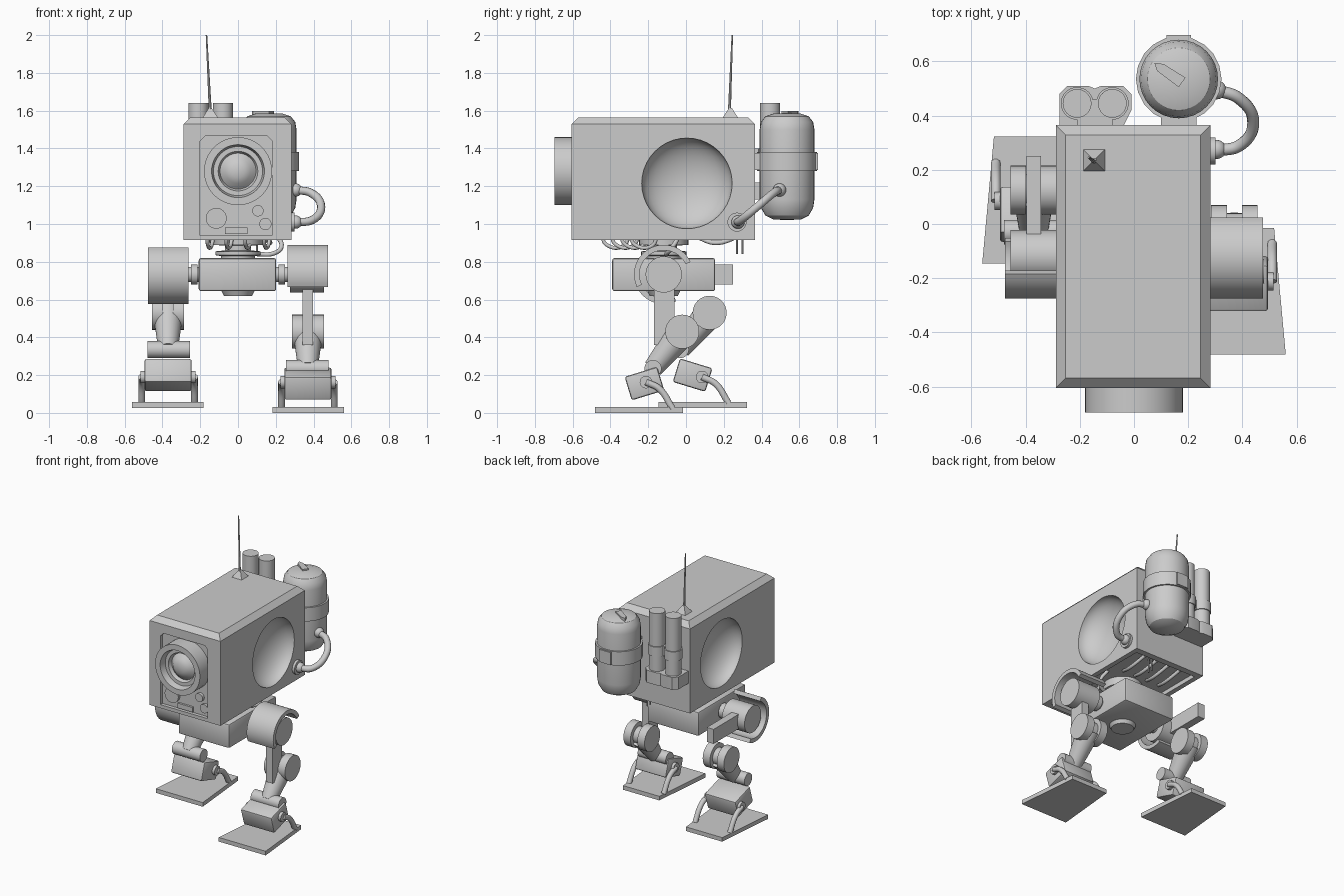
import bpy, bmesh, math
from mathutils import Vector, Matrix

if "Cube" in bpy.data.objects:
    bpy.data.objects.remove(bpy.data.objects["Cube"])

GREY = (0.6, 0.6, 0.6, 1)
mat = bpy.data.materials.new("plain grey")
mat.use_nodes = True
mat.diffuse_color = GREY
mat.node_tree.nodes["Principled BSDF"].inputs["Base Color"].default_value = GREY
made = []


def finish(name, bm):
    bmesh.ops.recalc_face_normals(bm, faces=bm.faces)
    me = bpy.data.meshes.new(name)
    bm.to_mesh(me)
    bm.free()
    me.materials.append(mat)
    ob = bpy.data.objects.new(name, me)
    bpy.context.collection.objects.link(ob)
    made.append(ob)
    return ob


def box(name, center, size, tilt=0, bevel=0):
    bm = bmesh.new()
    bmesh.ops.create_cube(bm, size=1)
    bmesh.ops.scale(bm, vec=size, verts=bm.verts)
    if bevel:
        bmesh.ops.bevel(bm, geom=bm.edges[:], offset=bevel, segments=2, profile=0.5, affect='EDGES')
    bm.transform(Matrix.Translation(center) @ Matrix.Rotation(math.radians(tilt), 4, 'X'))
    return finish(name, bm)


def rod(name, a, b, r1, r2=None, sides=32):
    a, b = Vector(a), Vector(b)
    bm = bmesh.new()
    bmesh.ops.create_cone(bm, cap_ends=True, segments=sides, radius1=r1,
                          radius2=r1 if r2 is None else r2, depth=(b - a).length)
    turn = (b - a).to_track_quat('Z', 'Y').to_matrix().to_4x4()
    bm.transform(Matrix.Translation((a + b) / 2) @ turn)
    return finish(name, bm)


def ball(name, center, scale):
    bm = bmesh.new()
    bmesh.ops.create_uvsphere(bm, u_segments=32, v_segments=20, radius=1)
    bm.transform(Matrix.Translation(center) @ Matrix.Diagonal((*scale, 1)))
    return finish(name, bm)


def prism(name, points, push):
    bm = bmesh.new()
    face = bm.faces.new([bm.verts.new(p) for p in points])
    out = bmesh.ops.extrude_face_region(bm, geom=[face], use_keep_orig=True)
    bmesh.ops.translate(bm, vec=push, verts=[v for v in out["geom"] if isinstance(v, bmesh.types.BMVert)])
    return finish(name, bm)


def lathe(name, profile, origin, axis=(0, 0, 1), sides=32):
    bm = bmesh.new()
    vs = [bm.verts.new((r, 0, h)) for r, h in profile]
    es = [bm.edges.new(pair) for pair in zip(vs, vs[1:])]
    bmesh.ops.spin(bm, geom=vs + es, cent=(0, 0, 0), axis=(0, 0, 1), angle=math.tau, steps=sides)
    bmesh.ops.remove_doubles(bm, verts=bm.verts, dist=0.0005)
    bm.transform(Matrix.Translation(origin) @ Vector(axis).to_track_quat('Z', 'Y').to_matrix().to_4x4())
    return finish(name, bm)


def tube(name, points, radius):
    cu = bpy.data.curves.new(name, 'CURVE')
    cu.dimensions = '3D'
    cu.bevel_depth, cu.bevel_resolution, cu.use_fill_caps = radius, 3, True
    sp = cu.splines.new('BEZIER')
    sp.bezier_points.add(len(points) - 1)
    for bp, p in zip(sp.bezier_points, points):
        bp.co = p
        bp.handle_left_type = bp.handle_right_type = 'AUTO'
    cu.materials.append(mat)
    ob = bpy.data.objects.new(name, cu)
    bpy.context.collection.objects.link(ob)


def cut(ob, cutters):
    for c in cutters:
        mod = ob.modifiers.new("cut", 'BOOLEAN')
        mod.object, mod.solver = c, 'EXACT'
    bpy.context.view_layer.update()
    me = bpy.data.meshes.new_from_object(ob.evaluated_get(bpy.context.evaluated_depsgraph_get()))
    ob.modifiers.clear()
    ob.data = me
    for c in cutters:
        made.remove(c)
        bpy.data.objects.remove(c)


# Body: chamfered top, side dishes, recessed front panel and hollow underside
bm = bmesh.new()
bmesh.ops.create_cube(bm, size=1)
bm.transform(Matrix.Translation((-0.003, -0.12, 1.24)) @ Matrix.Diagonal((0.57, 0.97, 0.65, 1)))
top = [e for e in bm.edges if all(v.co.z > 1.5 for v in e.verts)]
bmesh.ops.bevel(bm, geom=top, offset=0.036, segments=1, affect='EDGES')
body = finish("body", bm)
panel = [(-0.2, 0.94), (0.18, 0.94), (0.18, 1.44), (0.155, 1.465), (-0.175, 1.465), (-0.2, 1.44)]
cut(body, [ball("dish_cutter", (s * 0.285, 0.005, 1.215), (0.14, 0.24, 0.24)) for s in (-1, 1)]
    + [prism("panel_cutter", [(x, -0.7, z) for x, z in panel], (0, 0.12, 0)),
       box("underside_cutter", (-0.003, -0.12, 0.9), (0.5, 0.88, 0.09))])

# Front lens and buttons
lathe("lens", [(0, 0), (0.18, 0), (0.18, 0.115), (0.14, 0.115), (0.13, 0.07), (0.105, 0.07),
               (0.095, 0.045), (0.088, 0.05), (0.065, 0.075), (0.035, 0.088), (0, 0.092)],
      (0, -0.58, 1.28), (0, -1, 0), 48)
for x, z, r in [(-0.115, 1.03, 0.055), (0.105, 1.07, 0.03), (0.145, 1.0, 0.032)]:
    rod("button", (x, -0.57, z), (x, -0.6, z), r)
box("front_latch", (-0.01, -0.585, 0.965), (0.12, 0.02, 0.035))

# Antenna
rod("antenna_base", (-0.147, 0.235, 1.56), (-0.147, 0.235, 1.615), 0.06, 0.01, 4).data.transform(
    Matrix.Translation((-0.147, 0.235, 0)) @ Matrix.Rotation(math.pi / 4, 4, 'Z') @ Matrix.Translation((0.147, -0.235, 0)))
rod("antenna_mast", (-0.147, 0.23, 1.6), (-0.167, 0.245, 2.0), 0.008, 0.004, 8)

# Back tank with band, top handle, mount and hose
tank = (0.165, 0.535, 0)
lathe("tank", [(0, 1.02), (0.075, 1.025), (0.115, 1.045), (0.138, 1.085), (0.145, 1.13), (0.145, 1.5),
               (0.138, 1.54), (0.115, 1.57), (0.07, 1.585), (0, 1.587)], tank)
rod("tank_band", (0.165, 0.535, 1.28), (0.165, 0.535, 1.38), 0.158, sides=20)
box("band_buckle", (0.165, 0.685, 1.33), (0.09, 0.025, 0.09))
box("tank_mount", (0.165, 0.38, 1.33), (0.13, 0.06, 0.09))
prism("tank_handle", [(0.075, 0.595, 1.57), (0.085, 0.565, 1.57), (0.165, 0.505, 1.57),
                      (0.19, 0.54, 1.57), (0.11, 0.59, 1.57)], (0, 0, 0.027))
ball("hose_joint", (0.305, 0.495, 1.18), (0.035, 0.035, 0.035))
rod("hose_socket", (0.27, 0.27, 1.01), (0.3, 0.27, 1.01), 0.05)
ball("hose_end", (0.305, 0.275, 1.01), (0.035, 0.035, 0.035))
tube("hose", [(0.3, 0.495, 1.18), (0.385, 0.465, 1.165), (0.44, 0.375, 1.09),
              (0.39, 0.29, 1.02), (0.3, 0.27, 1.01)], 0.022)

# Twin canisters in their holder
outline = [(-0.275, 0.36), (-0.275, 0.48), (-0.245, 0.51), (-0.17, 0.51), (-0.145, 0.5),
           (-0.12, 0.51), (-0.04, 0.51), (-0.01, 0.48), (-0.01, 0.42), (-0.04, 0.36)]
prism("canister_holder", [(x, y, 1.13) for x, y in outline], (0, 0, 0.09))
for x in (-0.21, -0.08):
    rod("canister", (x, 0.445, 1.16), (x, 0.445, 1.64), 0.053)
    rod("canister_clip", (x, 0.445, 1.33), (x, 0.445, 1.4), 0.06)
box("clip_bar", (-0.145, 0.41, 1.365), (0.13, 0.1, 0.07))

# Pelvis, neck and underside cables
box("pelvis", (-0.003, -0.118, 0.732), (0.41, 0.545, 0.175), bevel=0.012)
rod("pelvis_cap", (0, -0.118, 0.62), (0, -0.118, 0.65), 0.075, 0.09)
lathe("neck", [(0, 0.81), (0.09, 0.81), (0.09, 0.83), (0.12, 0.835), (0.12, 0.855), (0.07, 0.86),
               (0.07, 0.885), (0.13, 0.89), (0.13, 0.96), (0, 0.96)], (0, -0.118, 0))
for i in range(4):
    x, y = -0.16 + 0.1 * i, -0.45 + 0.05 * i
    tube("cable", [(x, y, 0.95), (x, y + 0.03, 0.89), (x + 0.02, y + 0.12, 0.885), (x + 0.03, y + 0.15, 0.95)], 0.01)
    tube("rear_cable", [(x, 0.06, 0.93), (x + 0.03, 0.16, 0.9), (x + 0.01, 0.29, 0.94)], 0.012)
tube("neck_hose", [(0.1, -0.1, 0.84), (0.19, -0.1, 0.845), (0.23, -0.07, 0.88), (0.2, -0.03, 0.95)], 0.012)
for y in (0.27, 0.3):
    rod("loose_wire", (0.1, y, 0.94), (0.1, y, 0.84), 0.005, sides=8)


# Legs: each joint is given as (y, z), s is the side
def leg(side, s, knee, ankle, block, tilt, plate, start, bar, bar_size):
    def across(name, p, x1, x2, r):
        rod(side + name, (s * x1, *p), (s * x2, *p), r)

    hip = (-0.118, 0.733)
    across("_hip_axle", hip, 0.19, 0.29, 0.04)
    across("_hip_collar", hip, 0.215, 0.25, 0.053)
    across("_hip", hip, 0.275, 0.455, 0.096)
    steps = 24
    angles = [math.radians(start + 180 * i / steps) for i in range(steps + 1)]
    arc = [(0.157, a) for a in angles] + [(0.128, a) for a in reversed(angles)]
    prism(side + "_hip_guard", [(s * 0.262, hip[0] + r * math.cos(a), hip[1] + r * math.sin(a))
                                for r, a in arc], (s * 0.214, 0, 0))
    box(side + "_thigh", (s * 0.37, *bar), bar_size)
    # Knee and shin
    across("_knee_inner", knee, 0.285, 0.343, 0.09)
    across("_knee_outer", knee, 0.398, 0.455, 0.09)
    across("_knee_pin", knee, 0.33, 0.41, 0.06)
    rod(side + "_shin", (s * 0.37, *knee), (s * 0.37, *ankle), 0.08, 0.052)
    across("_ankle", ankle, 0.255, 0.48, 0.045)
    # Foot block, struts and plate
    box(side + "_foot_block", (s * 0.37, *block), (0.25, 0.18, 0.13), tilt, 0.012)
    y, z = plate
    pivot = Vector((y + 0.04, block[1] + 0.008 if s > 0 else block[1] - 0.01))
    if s < 0:
        pivot.x = y - 0.0
    across("_foot_axle", pivot, 0.225, 0.515, 0.033)
    for x in (0.23, 0.51):
        tube(side + "_foot_strut", [(s * x, *pivot), (s * x, pivot.x + 0.07, pivot.y - 0.035),
                                    (s * x, pivot.x + 0.14, z + 0.025)], 0.018)
    prism(side + "_foot_plate", [(s * 0.182, y - 0.23, z), (s * 0.56, y - 0.23, z),
                                 (s * 0.517, y + 0.237, z), (s * 0.225, y + 0.237, z)], (0, 0, 0.03))


leg("left", 1, (-0.02, 0.43), (-0.175, 0.235), (-0.22, 0.155), 17,
    (-0.252, 0), 25, (-0.115, 0.51), (0.055, 0.11, 0.3))
leg("right", -1, (0.125, 0.53), (-0.03, 0.335), (0.035, 0.2), -17,
    (0.085, 0.027), 115, (0.07, 0.732), (0.055, 0.36, 0.105))

# Smooth curved faces, keep edges sharp
bpy.ops.object.select_all(action='DESELECT')
for ob in made:
    ob.select_set(True)
bpy.context.view_layer.objects.active = made[0]
bpy.ops.object.shade_smooth_by_angle(angle=math.radians(32))
